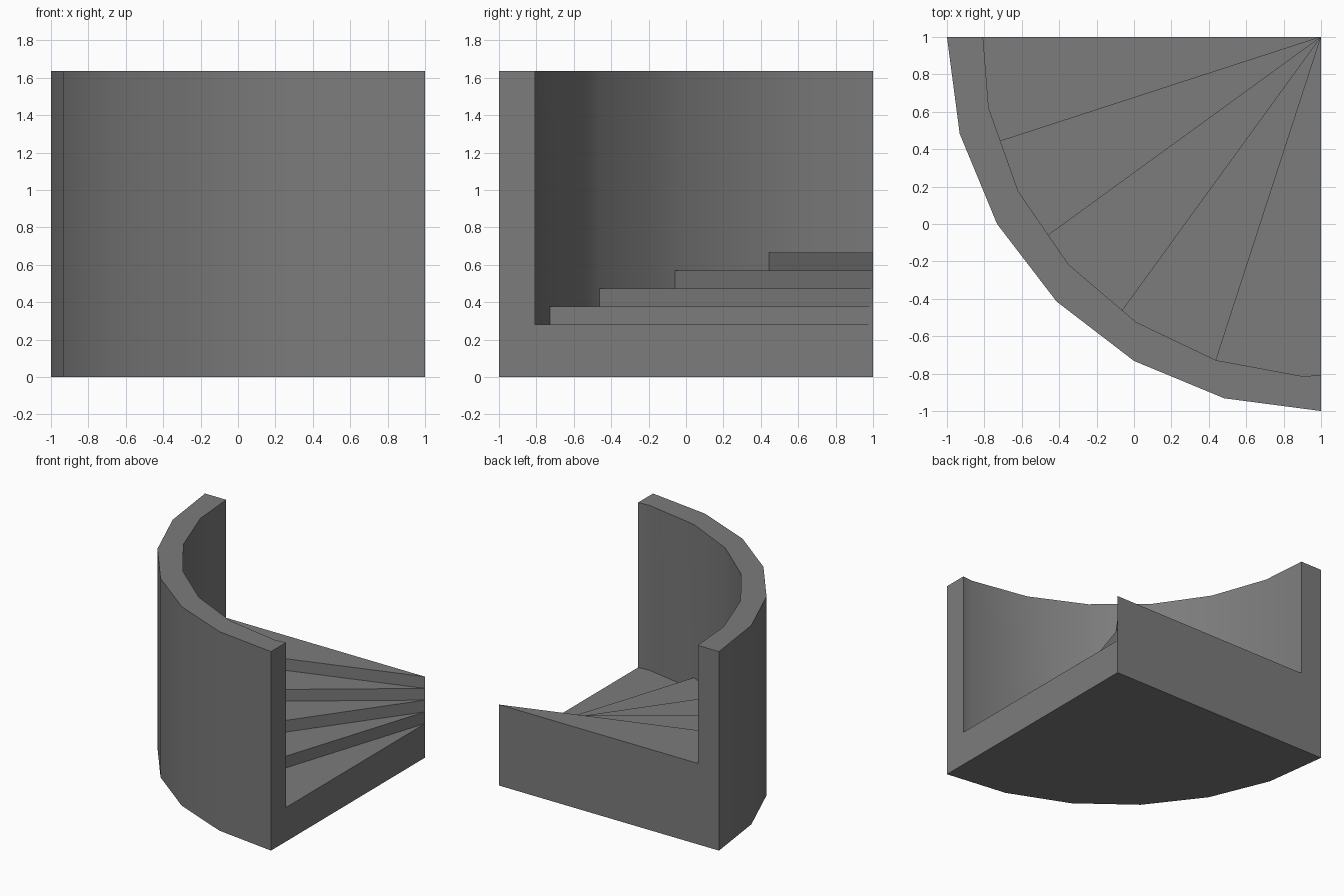
import bpy, bmesh
from math import sin, cos, radians

cube = bpy.data.objects.get("Cube")
if cube:
    bpy.data.objects.remove(cube, do_unlink=True)

OUTER, INNER, TOP = 2.0, 1.817, 1.635   # wall radii and height
STEPS, SWEEP = 5, 18                    # winder steps and degrees per step
HIGH, LOW = 0.665, 0.28                 # tread heights
heights = [HIGH - (HIGH - LOW) * i / (STEPS - 1) for i in range(STEPS)]

bm = bmesh.new()


def point(radius, angle, z):
    """Position on a quarter circle around the newel corner."""
    a = radians(angle)
    return (1 - radius * cos(a), 1 - radius * sin(a), z)


def inner(angle, z):
    """Position on the faceted inner wall."""
    offset = (angle - 12) % 15 - 7.5
    return point(INNER * cos(radians(7.5)) / cos(radians(offset)), angle, z)


def face(points):
    return bm.faces.new([bm.verts.new(p) for p in points])


outer_angles = list(range(0, 91, 15))
inner_angles = sorted({0, 90, *range(12, 90, 15), *range(0, 90, SWEEP)})

# Floor and top rim
face([(1, 1, 0)] + [point(OUTER, a, 0) for a in outer_angles])
face([point(OUTER, a, TOP) for a in outer_angles]
     + [inner(a, TOP) for a in reversed(inner_angles)])

# Outer wall
for a, b in zip(outer_angles, outer_angles[1:]):
    face([point(OUTER, a, 0), point(OUTER, b, 0),
          point(OUTER, b, TOP), point(OUTER, a, TOP)])

# Inner wall, rising from each tread
for a, b in zip(inner_angles, inner_angles[1:]):
    step = a // SWEEP
    z = heights[step]
    corners = [inner(a, z), inner(b, z), inner(b, TOP), inner(a, TOP)]
    if a % SWEEP == 0 and step > 0:
        corners.append(inner(a, heights[step - 1]))
    face(corners)

# Treads and risers
for i, z in enumerate(heights):
    start, end = i * SWEEP, (i + 1) * SWEEP
    face([(1, 1, z)] + [inner(a, z) for a in inner_angles if start <= a <= end])
    if i:
        above = heights[i - 1]
        face([(1, 1, z), inner(start, z), inner(start, above), (1, 1, above)])

# Flat ends on the back and the side
for angle, newel in ((0, heights), (90, heights[-1:])):
    face([point(OUTER, angle, 0), point(OUTER, angle, TOP), inner(angle, TOP),
          inner(angle, newel[0])] + [(1, 1, z) for z in newel] + [(1, 1, 0)])

bmesh.ops.remove_doubles(bm, verts=bm.verts[:], dist=0.0001)
bmesh.ops.recalc_face_normals(bm, faces=bm.faces[:])

mesh = bpy.data.meshes.new("winder_stair")
bm.to_mesh(mesh)
bm.free()
stair = bpy.data.objects.new("winder_stair", mesh)
bpy.context.collection.objects.link(stair)

# Single stone grey
grey = bpy.data.materials.new("stone_grey")
grey.use_nodes = True
colour = (0.2, 0.2, 0.2, 1)
grey.diffuse_color = colour
grey.node_tree.nodes["Principled BSDF"].inputs["Base Color"].default_value = colour
mesh.materials.append(grey)

# Smooth curved walls, sharp corners
bpy.ops.object.select_all(action="DESELECT")
stair.select_set(True)
bpy.context.view_layer.objects.active = stair
bpy.ops.object.shade_smooth_by_angle(angle=radians(30))
